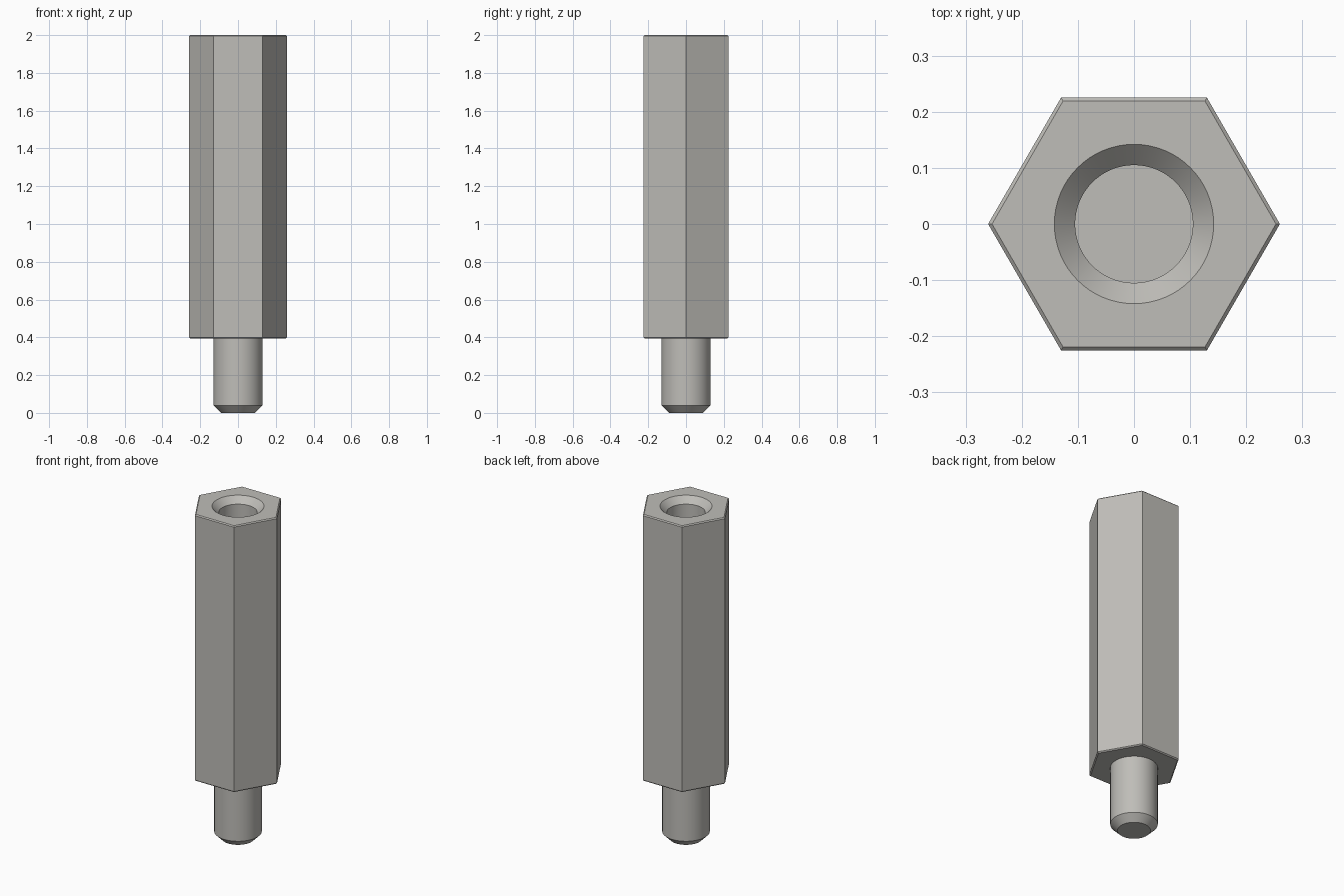
import bpy, bmesh, math

cube = bpy.data.objects.get("Cube")
if cube:
    bpy.data.objects.remove(cube, do_unlink=True)

STEEL = (0.52, 0.51, 0.48, 1.0)
steel = bpy.data.materials.new("brushed steel grey")
steel.use_nodes = True
steel.diffuse_color = STEEL
bsdf = next(n for n in steel.node_tree.nodes if n.type == 'BSDF_PRINCIPLED')
bsdf.inputs["Base Color"].default_value = STEEL


def turned(name, profile, sides):
    """Closed solid from (radius, height) rings, listed bottom to top."""
    bm = bmesh.new()
    rings = []
    for r, z in profile:
        angles = [math.tau * i / sides for i in range(sides)]
        rings.append([bm.verts.new((r * math.cos(a), r * math.sin(a), z)) for a in angles])
    for low, high in zip(rings, rings[1:]):
        for i in range(sides):
            j = (i + 1) % sides
            bm.faces.new((low[i], low[j], high[j], high[i]))
    bm.faces.new(rings[0][::-1])
    bm.faces.new(rings[-1])
    mesh = bpy.data.meshes.new(name)
    bm.to_mesh(mesh)
    bm.free()
    mesh.materials.append(steel)
    obj = bpy.data.objects.new(name, mesh)
    bpy.context.collection.objects.link(obj)
    return obj


def activate(obj):
    bpy.ops.object.select_all(action='DESELECT')
    obj.select_set(True)
    bpy.context.view_layer.objects.active = obj


# Hexagonal body with a fine chamfer at both ends
body = turned("hex_body", [(0.253, 0.394), (0.26, 0.4), (0.26, 1.994), (0.253, 2.0)], 6)

# Blind countersunk hole in the top
cutter = turned("hole_cutter", [(0.105, 1.4), (0.105, 1.963), (0.142, 2.0), (0.142, 2.1)], 64)
cutter.hide_render = True
hole = body.modifiers.new("hole", 'BOOLEAN')
hole.operation = 'DIFFERENCE'
hole.solver = 'EXACT'
hole.object = cutter
activate(body)
bpy.ops.object.modifier_apply(modifier=hole.name)
bpy.data.objects.remove(cutter, do_unlink=True)

# Round stud with a chamfered tip
stud = turned("stud", [(0.09, 0.0), (0.13, 0.04), (0.13, 0.4)], 64)

for part in (body, stud):
    activate(part)
    bpy.ops.object.shade_smooth_by_angle(angle=math.radians(30))
